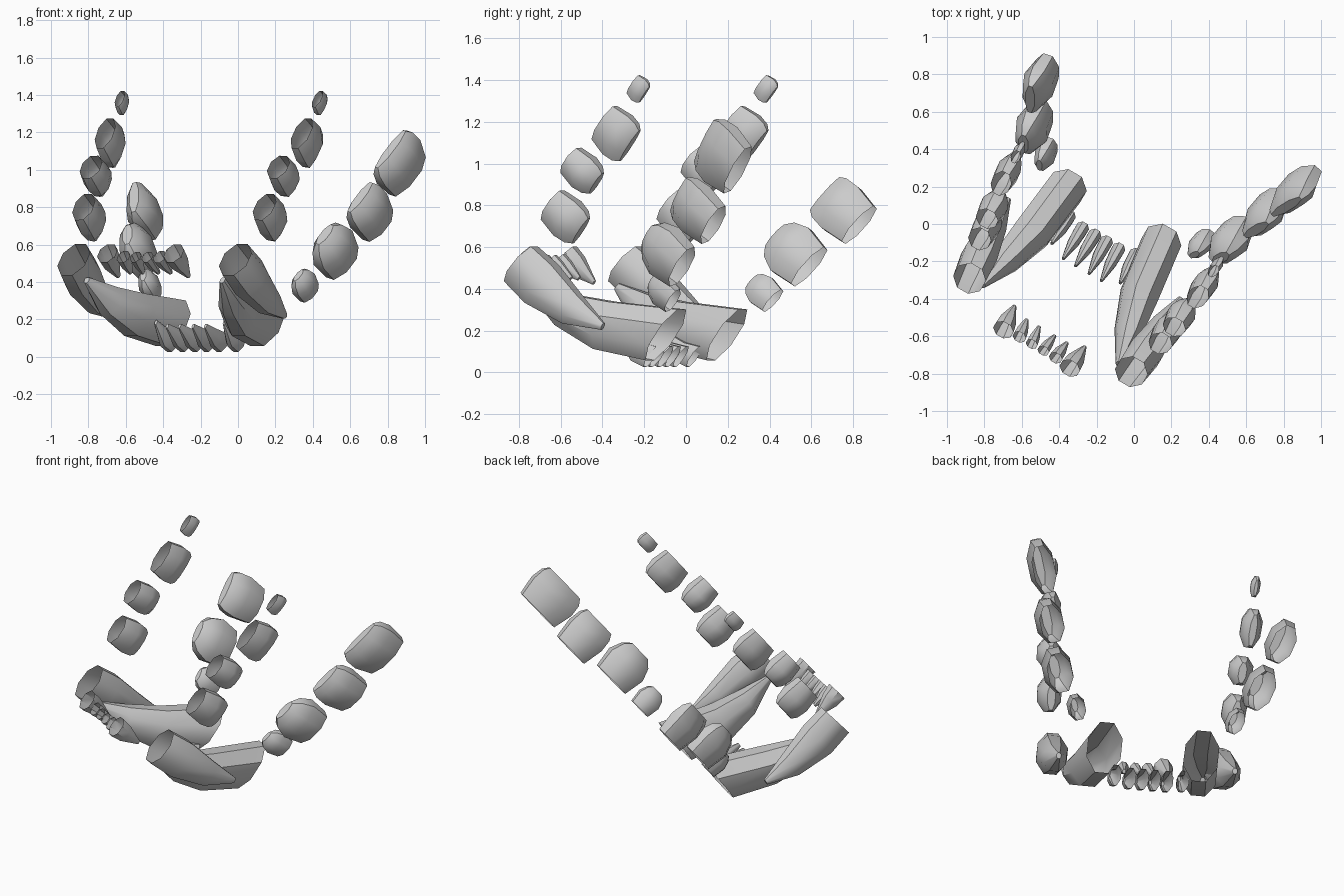
import bpy, bmesh, math
from mathutils import Vector, Matrix

if "Cube" in bpy.data.objects:
    bpy.data.objects.remove(bpy.data.objects["Cube"])

# Whole set is yawed 30 degrees; teeth are laid out in (side, back, up) coordinates
YAW = Matrix.Rotation(math.radians(-30), 3, 'Z')
MID = -0.117          # side position of the mirror plane
SIDES = 8


def loft(name, rings, mirrored):
    """Skin rings into an open-rooted tooth; last ring is capped."""
    bm = bmesh.new()
    loops = []
    for c, a, b in rings:
        loop = []
        for i in range(SIDES):
            t = 2 * math.pi * (i + 0.5) / SIDES
            p = c + a * math.cos(t) * 1.05 + b * math.sin(t) * 1.05
            if mirrored:
                p = Vector((2 * MID - p.x, p.y, p.z))
            loop.append(bm.verts.new(YAW @ p))
        loops.append(loop)
    for lo, hi in zip(loops, loops[1:]):
        for i in range(SIDES):
            j = (i + 1) % SIDES
            bm.faces.new((lo[i], lo[j], hi[j], hi[i]))
    cap = bm.faces.new(loops[-1])
    bmesh.ops.recalc_face_normals(bm, faces=bm.faces)
    # Normals must point away from the tooth axis
    mid = sum((v.co for v in bm.verts), Vector()) / len(bm.verts)
    if cap.normal.dot(cap.calc_center_median() - mid) < 0:
        bmesh.ops.reverse_faces(bm, faces=bm.faces)
    me = bpy.data.meshes.new(name)
    bm.to_mesh(me)
    bm.free()
    ob = bpy.data.objects.new(name, me)
    bpy.context.collection.objects.link(ob)
    bpy.ops.object.select_all(action='DESELECT')
    ob.select_set(True)
    bpy.context.view_layer.objects.active = ob
    bpy.ops.object.shade_smooth_by_angle(angle=math.radians(40))


def both(name, rings, sides=(False, True)):
    for m in sides:
        loft(name + ("_left" if m else "_right"), rings, m)


def spike(name, stations):
    """Curved pointed tooth: stations of (side, back, up, half width, half depth, tilt)."""
    rings = []
    for u, v, z, w, d, ang in stations:
        k = math.radians(ang)
        rings.append((Vector((u, v, z)), Vector((w, 0, 0)),
                      Vector((0, math.cos(k), math.sin(k))) * d))
    both(name, rings)


def cheek(name, pos, length, width, height, taper, lower, sides=(False, True)):
    """Stubby cheek tooth with a wide waist and a narrow bladed crown."""
    J = Vector((0.33 if lower else 0.06, 0.62, 0.785)).normalized()
    C = Vector((0, -0.785, 0.62)) if lower else Vector((0, 0.785, -0.62))
    S = J.cross(C).normalized()
    rings = []
    for h, w, l in ((-0.5, 0.8, 0.86), (0.02, 1.0, 1.0),
                    (0.34, 0.7, (1 + taper) / 2 + 0.05), (0.5, 0.32, taper)):
        rings.append((Vector(pos) + C * h * height, S * w * width / 2, J * l * length / 2))
    both(name, rings, sides)


# Canines
spike("upper_canine", [(0.382, -0.692, 0.52, 0.085, 0.115, 48), (0.395, -0.57, 0.425, 0.095, 0.12, 52),
                       (0.408, -0.39, 0.30, 0.07, 0.08, 58), (0.415, -0.22, 0.22, 0.015, 0.018, 65)])
spike("lower_canine", [(0.175, -0.01, 0.18, 0.105, 0.155, 54), (0.215, -0.32, 0.225, 0.105, 0.125, 68),
                       (0.262, -0.52, 0.30, 0.075, 0.085, 62), (0.302, -0.69, 0.41, 0.015, 0.02, 52)])

# Upper cheek teeth
for i, (pos, l, w, h, t) in enumerate([
        ((0.441, -0.404, 0.74), 0.21, 0.15, 0.20, 0.75),
        ((0.4615, -0.299, 0.96), 0.18, 0.15, 0.18, 0.7),
        ((0.490, -0.098, 1.14), 0.24, 0.13, 0.18, 0.8),
        ((0.4935, 0.025, 1.355), 0.13, 0.06, 0.08, 0.75)]):
    cheek(f"upper_cheek_tooth_{i + 1}", pos, l, w, h, t, False)

# Lower cheek teeth; the rearmost exists on the right only
for i, (pos, l, w, h, t) in enumerate([
        ((0.362, 0.077, 0.39), 0.16, 0.11, 0.15, 0.5),
        ((0.492, 0.168, 0.58), 0.28, 0.18, 0.24, 0.5),
        ((0.581, 0.393, 0.78), 0.27, 0.17, 0.24, 0.8),
        ((0.660, 0.577, 1.04), 0.34, 0.16, 0.23, 0.8)]):
    cheek(f"lower_cheek_tooth_{i + 1}", pos, l, w, h, t, True,
          (False,) if i == 3 else (False, True))

# Incisors, three per side in each jaw: (offset from middle, size)
for i, (off, k) in enumerate([(0.036, 0.65), (0.112, 0.75), (0.205, 1.15)]):
    u = MID + off
    back = 0.02 if i == 2 else 0.0
    spike(f"upper_incisor_{i + 1}", [
        (u, -0.83 - back * 0.5, 0.535 + back, 0.048 * k, 0.055 * k, 50),
        (u + 0.004, -0.79, 0.50 + back * 0.5, 0.042 * k, 0.048 * k, 52),
        (u + 0.012, -0.73 + back * 1.5, 0.45 - back, 0.01, 0.012, 55)])
    spike(f"lower_incisor_{i + 1}", [
        (u, -0.16 + back, 0.075, 0.036, 0.062, 54),
        (u + 0.002, -0.24 + back, 0.10, 0.032, 0.052, 58),
        (u + 0.006, -0.35 + back * 2, 0.165 + back, 0.008, 0.014, 60)])
